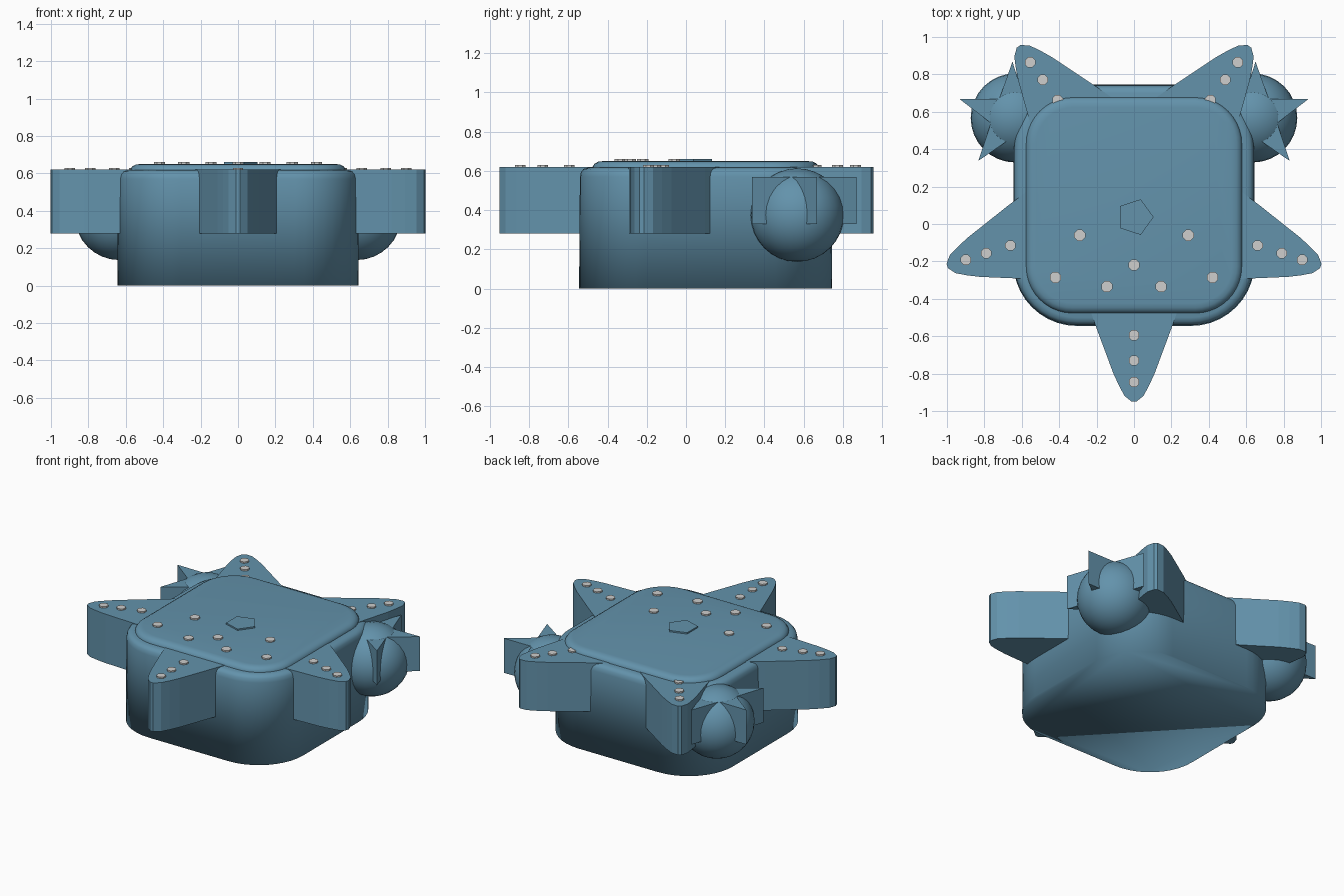
import bpy, bmesh, math
from math import sin, cos, pi, radians

if "Cube" in bpy.data.objects:
    bpy.data.objects.remove(bpy.data.objects["Cube"])


def material(name, rgb):
    m = bpy.data.materials.new(name)
    m.diffuse_color = (*rgb, 1)
    m.use_nodes = True
    m.node_tree.nodes["Principled BSDF"].inputs["Base Color"].default_value = m.diffuse_color
    return m


BLUE = material("steel blue", (0.125, 0.29, 0.41))
GREY = material("light grey", (0.62, 0.62, 0.61))
CY = 0.1  # centre of the body and of the five arms


def loft(name, rings, mat, smooth=False):
    """Closed solid through a stack of equal-length rings of points."""
    bm = bmesh.new()
    loops = [[bm.verts.new(p) for p in ring] for ring in rings]
    n = len(loops[0])
    for a, b in zip(loops, loops[1:]):
        for i in range(n):
            j = (i + 1) % n
            bm.faces.new((a[i], a[j], b[j], b[i]))
    bm.faces.new(loops[0][::-1])
    bm.faces.new(loops[-1])
    bmesh.ops.recalc_face_normals(bm, faces=bm.faces)
    for f in bm.faces:
        f.smooth = smooth
    me = bpy.data.meshes.new(name)
    bm.to_mesh(me)
    bm.free()
    me.materials.append(mat)
    ob = bpy.data.objects.new(name, me)
    bpy.context.collection.objects.link(ob)
    return ob


def prism(name, pts, z0, z1, mat):
    return loft(name, [[(x, y, z) for x, y in pts] for z in (z0, z1)], mat)


def rounded_square(half, r, z, steps=10):
    ring = []
    for k, (sx, sy) in enumerate(((1, 1), (-1, 1), (-1, -1), (1, -1))):
        for i in range(steps + 1):
            a = pi / 2 * (k + i / steps)
            ring.append((sx * (half - r) + r * cos(a),
                         CY + sy * (half - r) + r * sin(a), z))
    return ring


def polygon(cx, cy, r, n, start=0.0):
    return [(cx + r * cos(start + 2 * pi * i / n),
             cy + r * sin(start + 2 * pi * i / n)) for i in range(n)]


# Body with a softly rounded top rim
loft("body", [rounded_square(0.645 - d, 0.34 - d, z) for z, d in
              ((0, 0), (0.57, 0.004), (0.595, 0.01), (0.61, 0.022), (0.617, 0.045))],
     BLUE, True)

# Raised lid
loft("lid", [rounded_square(0.578 - d, 0.25 - d, z) for z, d in
             ((0.6, 0), (0.622, 0.002), (0.637, 0.012), (0.647, 0.03), (0.65, 0.055))],
     BLUE, True)

# Five tapered arms, each with three studs
half = [(0.40, 0.29), (0.645, 0.205), (0.90, 0.11), (0.965, 0.08), (1.02, 0.05)]
outline = half + [(1.05, 0.012)] + [(r, -w) for r, w in [(1.05, 0.012)] + half[::-1]]


def turn(r, w, a):
    return r * cos(a) - w * sin(a), CY + r * sin(a) + w * cos(a)


for k in range(5):
    a = radians(-90 + 72 * k)
    prism(f"arm_{k + 1}", [turn(r, w, a) for r, w in outline], 0.28, 0.62, BLUE)
    for i, r in enumerate((0.695, 0.83, 0.945)):
        prism(f"arm_stud_{k + 1}_{i + 1}", polygon(*turn(r, 0, a), 0.03, 8, pi / 8),
              0.61, 0.63, GREY)

# Studs on the lid
for i, (x, y) in enumerate(((0.29, -0.06), (-0.29, -0.06), (0.42, -0.285), (-0.42, -0.285),
                            (0.145, -0.335), (-0.145, -0.335), (0, -0.22))):
    prism(f"lid_stud_{i + 1}", polygon(x, y, 0.032, 8, pi / 8), 0.64, 0.66, GREY)

# Pentagon button in the middle of the lid
prism("pentagon_button", polygon(0.005, 0.037, 0.1, 5), 0.64, 0.66, BLUE)

# Ball with an upright star through it at each back corner
for side, s in (("right", 1), ("left", -1)):
    bpy.ops.mesh.primitive_uv_sphere_add(segments=32, ring_count=16, radius=0.238,
                                         location=(s * 0.635, 0.567, 0.375))
    ball = bpy.context.object
    ball.name = f"ball_{side}"
    ball.data.materials.append(BLUE)
    bpy.ops.object.shade_smooth()
    star = []
    for i in range(10):
        r, a = (0.115 if i % 2 else 0.295), radians(19 + 36 * i)
        star.append((s * (0.655 + r * cos(a)), 0.573 + r * sin(a)))
    prism(f"ball_star_{side}", star, 0.33, 0.57, BLUE)
